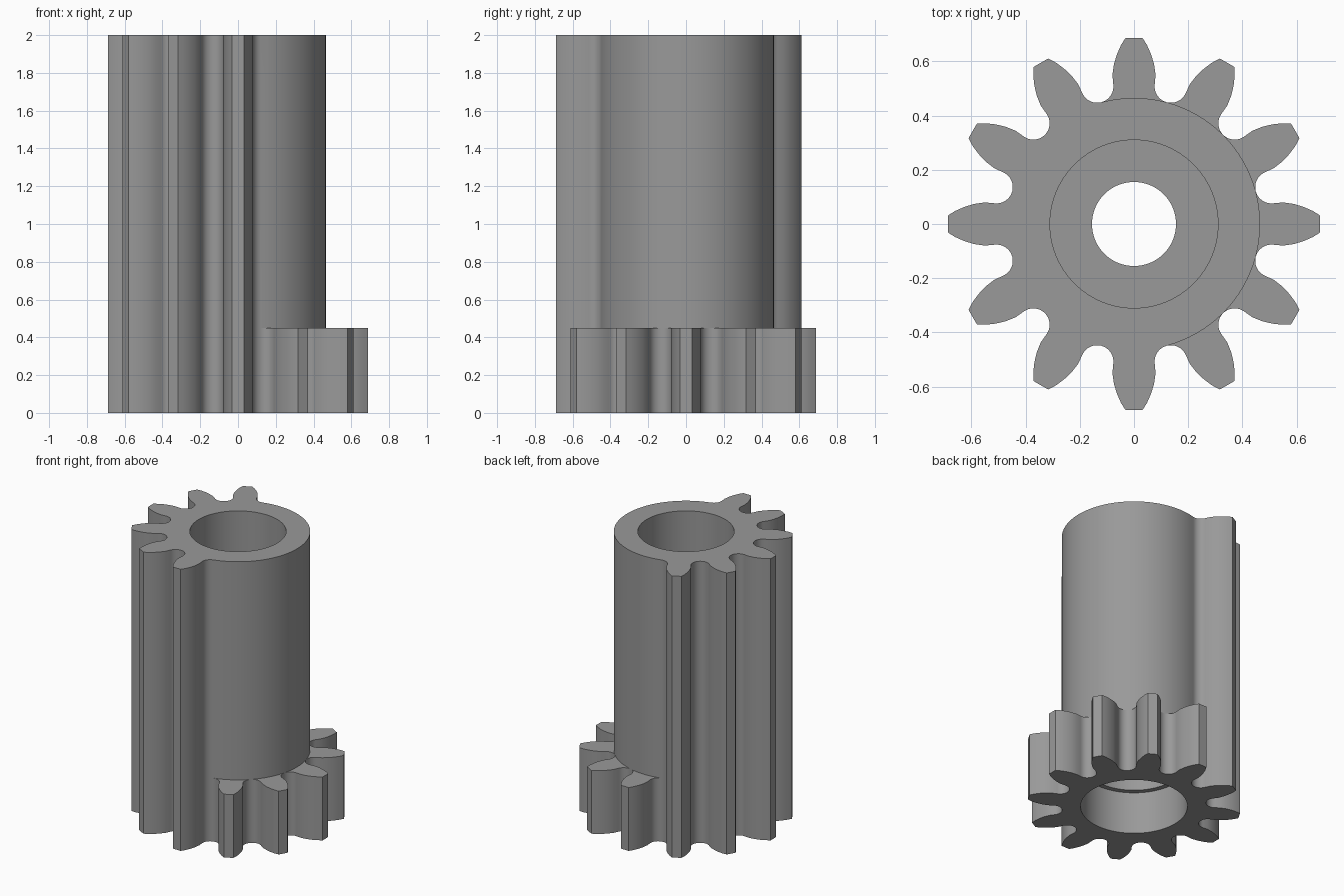
import bpy, bmesh, math
from mathutils import Vector

if "Cube" in bpy.data.objects:
    bpy.data.objects.remove(bpy.data.objects["Cube"])

TEETH, SEG = 12, 8            # teeth, core segments per tooth pitch
PITCH = 2 * math.pi / TEETH
ROOT, STEP, TOP = 0.465, 0.45, 2.0

bm = bmesh.new()


def face(points):
    bm.faces.new([bm.verts.new(p) for p in points])


def polar(r, a, z):
    return Vector((r * math.cos(a), r * math.sin(a), z))


def half_tooth():
    """One side of a tooth along +x, from tip corner to valley bottom."""
    pts = [(0.687, 0.031), (0.66, 0.048), (0.626, 0.063), (0.59, 0.074), (0.55, 0.0795)]
    cx, cy = 0.525 * math.cos(PITCH / 2), 0.525 * math.sin(PITCH / 2)
    a0, a1 = math.radians(-82), math.radians(-165)
    for i in range(9):         # round root fillet
        a = a0 + (a1 - a0) * i / 8
        pts.append((cx + 0.06 * math.cos(a), cy + 0.06 * math.sin(a)))
    return pts


side = half_tooth()
outline = [(x, -y) for x, y in reversed(side)] + side


def ring_band(r0, z0, r1, z1, a, b):
    face([polar(r0, a, z0), polar(r0, b, z0), polar(r1, b, z1), polar(r1, a, z1)])


# Stepped bore with a pierced web, plus both annular end faces
bore = [(ROOT, 0), (0.344, 0), (0.344, 0.30), (0.31, 0.30), (0.31, 0.45),
        (0.155, 0.45), (0.155, 0.60), (0.31, 0.60), (0.31, TOP), (ROOT, TOP)]

for k in range(TEETH):
    mid = k * PITCH
    tall = 4 <= k <= 9         # half of the teeth run the full height
    angles = [mid + PITCH * (i / SEG - 0.5) for i in range(SEG + 1)]
    for a, b in zip(angles, angles[1:]):
        for (r0, z0), (r1, z1) in zip(bore, bore[1:]):
            ring_band(r0, z0, r1, z1, a, b)
        if not tall:           # plain cylinder above the short teeth
            ring_band(ROOT, STEP, ROOT, TOP, a, b)
    # Tooth flanks
    c, s = math.cos(mid), math.sin(mid)
    pts = [(x * c - y * s, x * s + y * c) for x, y in outline]
    levels = [0, STEP, TOP] if tall else [0, STEP]
    for z0, z1 in zip(levels, levels[1:]):
        for p, q in zip(pts, pts[1:]):
            face([(*p, z0), (*q, z0), (*q, z1), (*p, z1)])
    # Tooth end faces, closed by the core circle
    for z in (0, levels[-1]):
        face([Vector((*p, z)) for p in pts] + [polar(ROOT, a, z) for a in angles[-2:0:-1]])

bmesh.ops.remove_doubles(bm, verts=bm.verts, dist=0.0005)
bmesh.ops.recalc_face_normals(bm, faces=bm.faces)

mesh = bpy.data.meshes.new("stepped_pinion")
bm.to_mesh(mesh)
bm.free()
gear = bpy.data.objects.new("stepped_pinion", mesh)
bpy.context.collection.objects.link(gear)

grey = bpy.data.materials.new("mid grey")
grey.diffuse_color = (0.32, 0.32, 0.32, 1)
grey.use_nodes = True
grey.node_tree.nodes["Principled BSDF"].inputs["Base Color"].default_value = grey.diffuse_color
mesh.materials.append(grey)

bpy.context.view_layer.objects.active = gear
gear.select_set(True)
bpy.ops.object.shade_smooth_by_angle(angle=math.radians(30))
